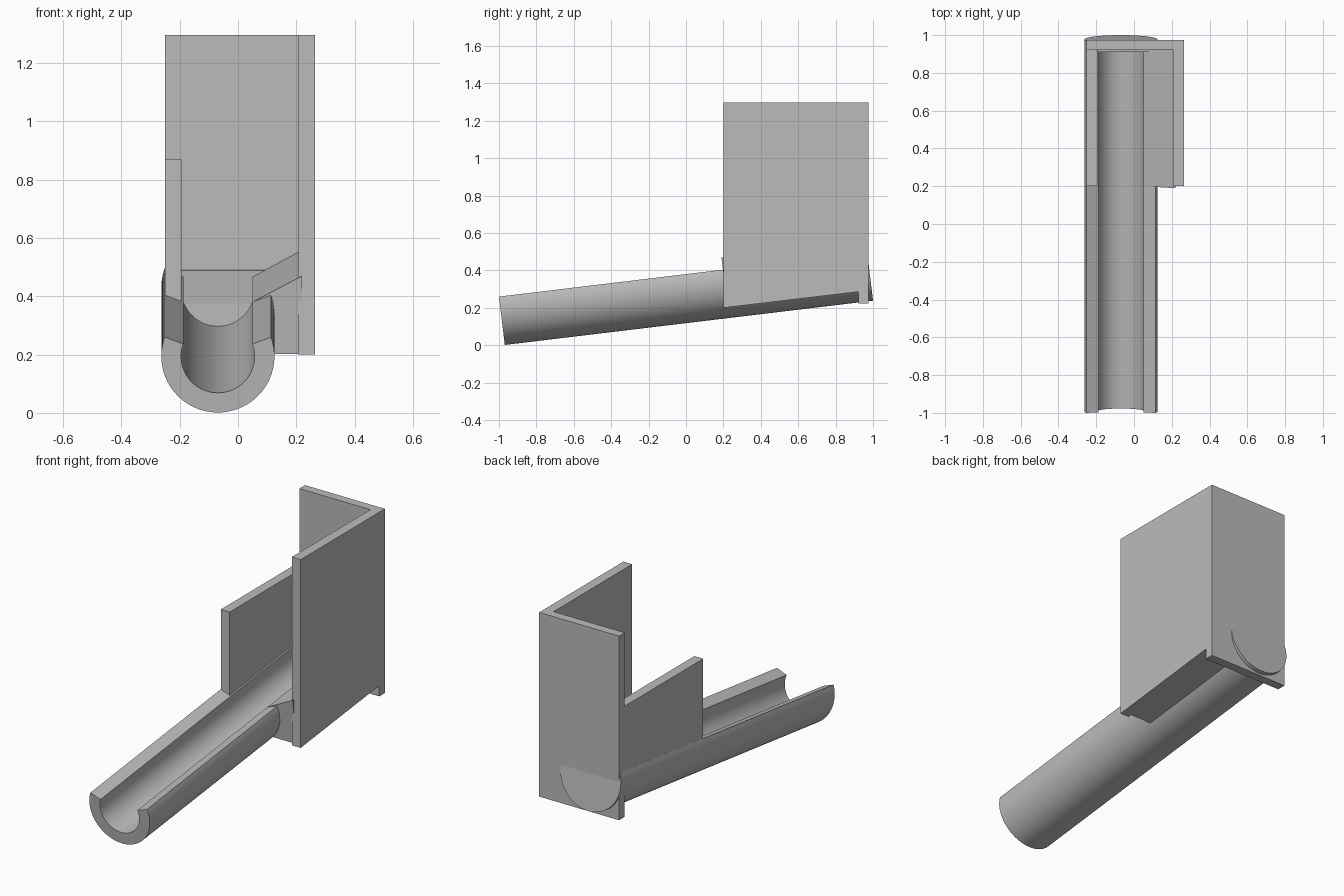
import bpy, bmesh
from math import sin, cos, radians
from mathutils import Matrix, Vector

cube = bpy.data.objects.get("Cube")
if cube:
    bpy.data.objects.remove(cube, do_unlink=True)

grey = bpy.data.materials.new("plain grey")
grey.use_nodes = True
COLOUR = (0.5, 0.5, 0.5, 1)
grey.diffuse_color = COLOUR
grey.node_tree.nodes["Principled BSDF"].inputs["Base Color"].default_value = COLOUR


def prism(name, points, sweep, place=Matrix(), smooth=False):
    """Extrude a closed outline of 3D points along a sweep vector."""
    bm = bmesh.new()
    face = bm.faces.new([bm.verts.new(p) for p in points])
    out = bmesh.ops.extrude_face_region(bm, geom=[face])
    moved = [v for v in out["geom"] if isinstance(v, bmesh.types.BMVert)]
    bmesh.ops.translate(bm, verts=moved, vec=Vector(sweep))
    bmesh.ops.recalc_face_normals(bm, faces=bm.faces)
    mesh = bpy.data.meshes.new(name)
    bm.to_mesh(mesh)
    bm.free()
    mesh.materials.append(grey)
    obj = bpy.data.objects.new(name, mesh)
    obj.matrix_world = place
    bpy.context.collection.objects.link(obj)
    if smooth:
        bpy.ops.object.select_all(action='DESELECT')
        obj.select_set(True)
        bpy.context.view_layer.objects.active = obj
        bpy.ops.object.shade_smooth_by_angle(angle=radians(30))
    return obj


# Sloping trough frame: local y runs along its axis
AXIS_X, OUTER, INNER, LENGTH, CAP = -0.069, 0.194, 0.126, 1.983, 0.06
TILT = radians(6.85)
slope = Matrix.Translation((AXIS_X, -0.992, 0.194)) @ Matrix.Rotation(TILT, 4, 'X')


def arc(radius, y, steps=56):
    """Open-topped arc reaching 20 degrees above the horizontal on each side."""
    angles = [radians(160 + 220 * i / steps) for i in range(steps + 1)]
    return [(radius * cos(a), y, radius * sin(a)) for a in angles]


# Trough and its closed rear end
prism("trough", arc(OUTER, 0) + arc(INNER, 0)[::-1], (0, LENGTH - CAP, 0), slope, True)
prism("trough_end_cap", arc(OUTER, LENGTH - CAP), (0, CAP, 0), slope, True)

# Upright walls
FRONT, PLATE, BACK, TOP = 0.2, 0.923, 0.975, 1.297
LEFT_X, RIGHT_X, THICK = 0.264, -0.251, 0.057
prism("back_plate",
      [(RIGHT_X, PLATE, 0.224), (LEFT_X, PLATE, 0.224),
       (LEFT_X, PLATE, TOP), (RIGHT_X, PLATE, TOP)],
      (0, BACK - PLATE, 0))


def side_wall(name, x, bottom, rear_bottom, top):
    prism(name, [(x, FRONT, bottom), (x, PLATE, rear_bottom),
                 (x, PLATE, top), (x, FRONT, top)], (THICK, 0, 0))


side_wall("tall_side_wall", LEFT_X - THICK, 0.2, 0.286, TOP)
side_wall("low_side_wall", RIGHT_X, 0.365, 0.452, 0.869)

# Slanted feed block between the tall wall and the trough lip
START, END = 1.206, 1.95
block = [(0.05, 0.043), (0.22, 0.133), (0.22, -0.136), (0.04, -0.136), (0.08, -0.02)]
prism("feed_ramp", [(x - AXIS_X, START, z) for x, z in block], (0, END - START, 0), slope)
